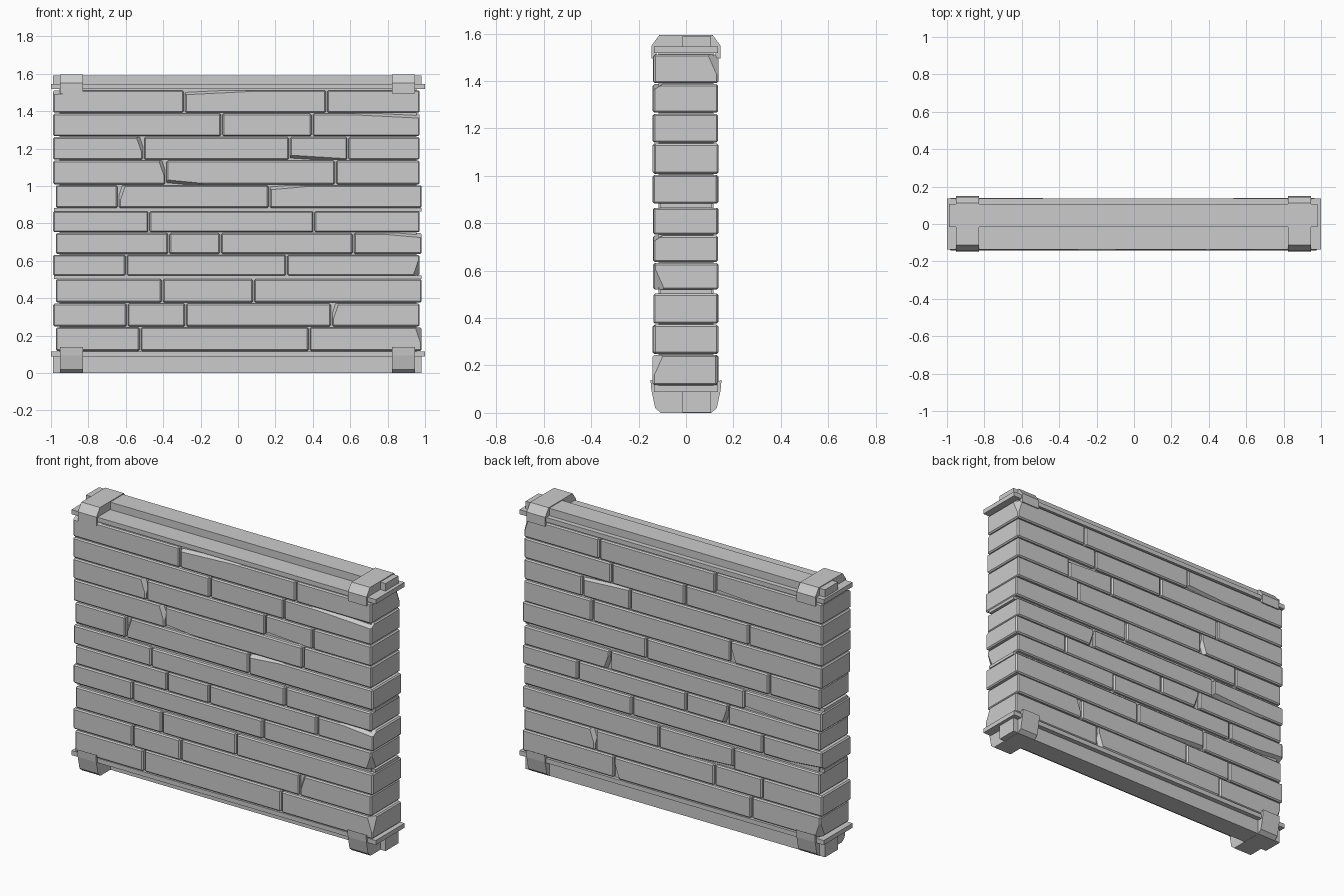
import bpy, bmesh, random
from mathutils import Vector

if "Cube" in bpy.data.objects:
    bpy.data.objects.remove(bpy.data.objects["Cube"])

random.seed(4)


def finish(bm, name):
    bmesh.ops.recalc_face_normals(bm, faces=bm.faces)
    me = bpy.data.meshes.new(name)
    bm.to_mesh(me)
    bm.free()
    ob = bpy.data.objects.new(name, me)
    bpy.context.collection.objects.link(ob)
    return ob


def box(name, lo, hi, bevel=0.0, chips=()):
    """Bevelled box; each chip = (corner signs, cut lengths along x, y, z)."""
    lo, hi = Vector(lo), Vector(hi)
    mid, size = (lo + hi) / 2, hi - lo
    bm = bmesh.new()
    bmesh.ops.create_cube(bm, size=1)
    for v in bm.verts:
        v.co = Vector(c * s for c, s in zip(v.co, size)) + mid
    if bevel:
        bmesh.ops.bevel(bm, geom=bm.edges[:], offset=bevel, segments=1, affect='EDGES')
    for signs, cut in chips:
        corner = Vector(m + s * d / 2 for m, s, d in zip(mid, signs, size))
        normal = Vector(s / c for s, c in zip(signs, cut)).normalized()
        point = corner - Vector((signs[0] * cut[0], 0, 0))
        bmesh.ops.bisect_plane(bm, geom=bm.verts[:] + bm.edges[:] + bm.faces[:],
                               plane_co=point, plane_no=normal, clear_outer=True)
        bmesh.ops.holes_fill(bm, edges=[e for e in bm.edges if e.is_boundary])
    return finish(bm, name)


def random_chip(face):
    """Either a long sliver along the edge or a short break at the end."""
    signs = (random.choice((-1, 1)), face, random.choice((-1, 1)))
    if random.random() < .5:
        return signs, (random.uniform(.2, .5), .04, .024)
    return signs, (.035, .045, .1)


def clamp(name, half_profile, x):
    """Half outline in y-z, mirrored in y and extruded along x."""
    profile = half_profile + [(-y, z) for y, z in half_profile[::-1]]
    bm = bmesh.new()
    face = bm.faces.new([bm.verts.new((x - .061, y, z)) for y, z in profile])
    new = bmesh.ops.extrude_face_region(bm, geom=[face])["geom"]
    bmesh.ops.translate(bm, vec=(.122, 0, 0),
                        verts=[g for g in new if isinstance(g, bmesh.types.BMVert)])
    return finish(bm, name)


# Courses from the top: upper height and joints between stones
courses = [
    (1.512, (-.287, .474)),
    (1.387, (-.087, .396)),
    (1.262, (-.505, .275, .588)),
    (1.136, (-.385, .522)),
    (1.004, (-.64, .167)),
    (.865, (-.476, .406)),
    (.748, (-.37, -.093, .616)),
    (.632, (-.598, .26)),
    (.503, (-.405, .083)),
    (.372, (-.593, -.28, .5)),
    (.244, (-.523, .38)),
]
layers = (4, 7)  # courses with a mortar layer showing beneath

# Stones, running the full depth of the wall
for r, (z1, joints) in enumerate(courses):
    below = courses[r + 1][0] if r + 1 < len(courses) else .113
    z0 = below + (.018 if r in layers else .005)
    shifted = r >= 4 and r % 2 == 0
    xs = (-.974 if shifted else -.988, *joints, .982 if shifted else .971)
    for i, (a, b) in enumerate(zip(xs, xs[1:])):
        left = a + (.004 if i else 0)
        right = b - (.004 if i < len(joints) else 0)
        chips = [random_chip(f) for f in (-1, 1) if random.random() < .4]
        j = random.uniform(-.003, .003)
        box(f"stone_{r + 1}_{i + 1}", (left, j - .138, z0), (right, j + .135, z1), .007, chips)
    if r in layers:
        box("mortar_layer", (-.985, -.108, below), (.98, .108, z0))

# Mortar core
box("mortar_core", (-.955, -.115, .1), (.955, .115, 1.53))

# Rails: flat plates with a narrower beam outside them
for name, plate_z, beam_z in (("bottom", .088, 0), ("top", 1.519, 1.545)):
    box(f"{name}_plate", (-1, -.135, plate_z), (1, .135, plate_z + .027))
    box(f"{name}_beam", (-.988, -.015, beam_z + .001), (.98, .106, beam_z + .045 * (1 if beam_z else 2)))

# Clamps wrapped around the rails at both ends
top = [(.125, 1.53), (.125, 1.5), (.145, 1.495), (.145, 1.55), (.112, 1.595)]
bottom = [(.132, .1), (.132, .13), (.15, .14), (.146, .095), (.13, .02), (.106, 0)]
for side, x in (("left", -.89), ("right", .885)):
    clamp(f"top_clamp_{side}", top, x)
    clamp(f"bottom_clamp_{side}", bottom, x)
